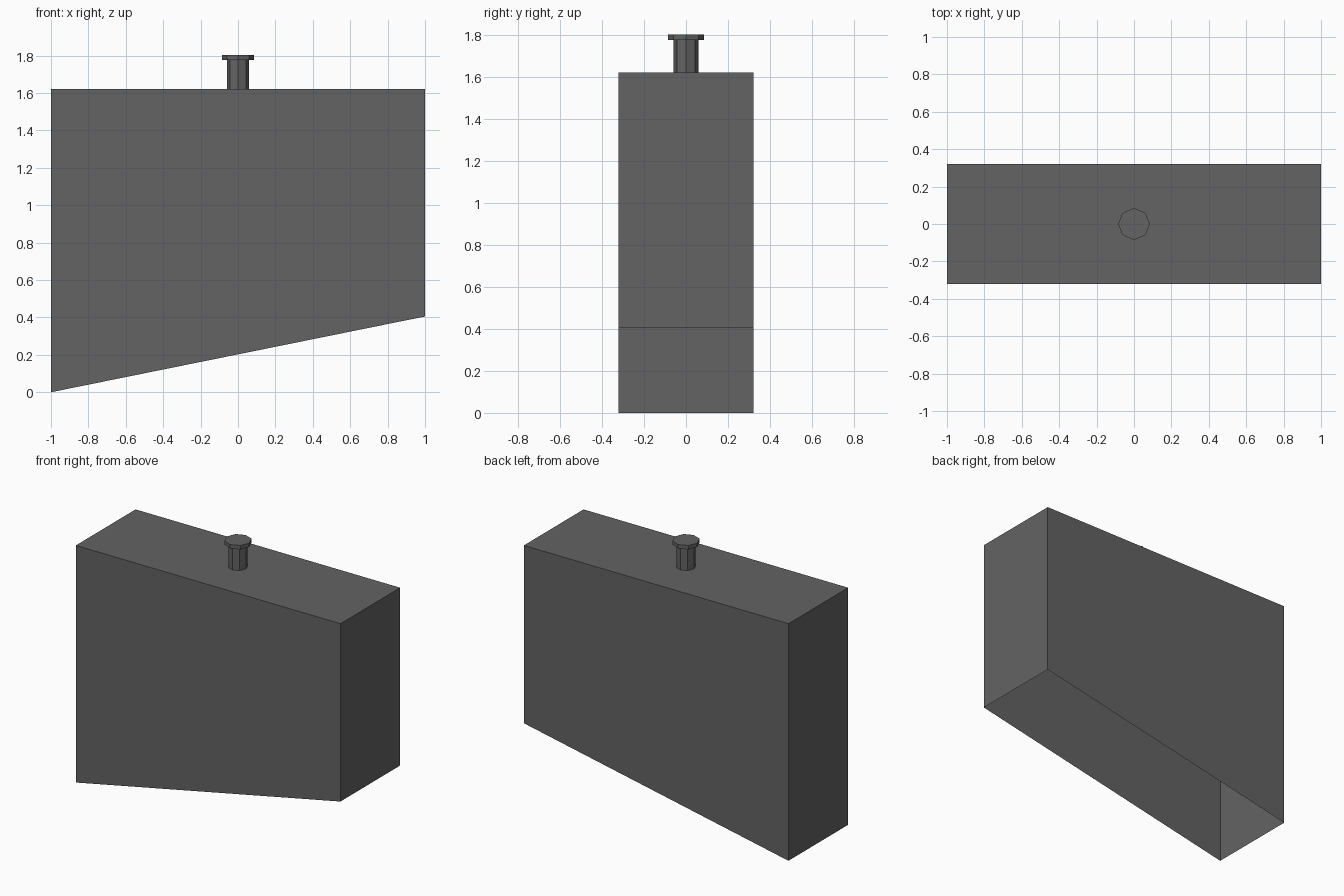
import bpy, bmesh, math

if "Cube" in bpy.data.objects:
    bpy.data.objects.remove(bpy.data.objects["Cube"])

grey = bpy.data.materials.new("dark grey")
grey.diffuse_color = (0.125, 0.125, 0.125, 1)
grey.use_nodes = True
grey.node_tree.nodes["Principled BSDF"].inputs["Base Color"].default_value = grey.diffuse_color


def finish(name, bm):
    bmesh.ops.recalc_face_normals(bm, faces=bm.faces)
    mesh = bpy.data.meshes.new(name)
    bm.to_mesh(mesh)
    bm.free()
    mesh.materials.append(grey)
    ob = bpy.data.objects.new(name, mesh)
    bpy.context.collection.objects.link(ob)


def octagon(name, radius, z0, z1):
    bm = bmesh.new()
    bmesh.ops.create_cone(bm, cap_ends=True, segments=8, radius1=radius,
                          radius2=radius, depth=z1 - z0)
    bmesh.ops.translate(bm, verts=bm.verts, vec=(0, 0, (z0 + z1) / 2))
    # vertices lie on the x and y axes
    v = max(bm.verts, key=lambda p: p.co.x)
    turn = math.atan2(v.co.y, v.co.x)
    for p in bm.verts:
        a = math.atan2(p.co.y, p.co.x) - turn
        p.co.x, p.co.y = radius * math.cos(a), radius * math.sin(a)
    finish(name, bm)


# Thin shell with a sloping, open underside
W, D, TOP, RISE = 1.0, 0.322, 1.62, 0.405
bm = bmesh.new()
profile = [(-W, 0), (W, RISE), (W, TOP), (-W, TOP)]
front = [bm.verts.new((x, -D, z)) for x, z in profile]
back = [bm.verts.new((x, D, z)) for x, z in profile]
bm.faces.new(front)
bm.faces.new(back[::-1])
for i in (1, 2, 3):  # right end, top, left end
    j = (i + 1) % 4
    bm.faces.new((front[i], back[i], back[j], front[j]))
finish("body_shell", bm)

# Knob on top
octagon("knob_stem", 0.06, TOP, 1.776)
octagon("knob_cap", 0.085, 1.776, 1.803)
